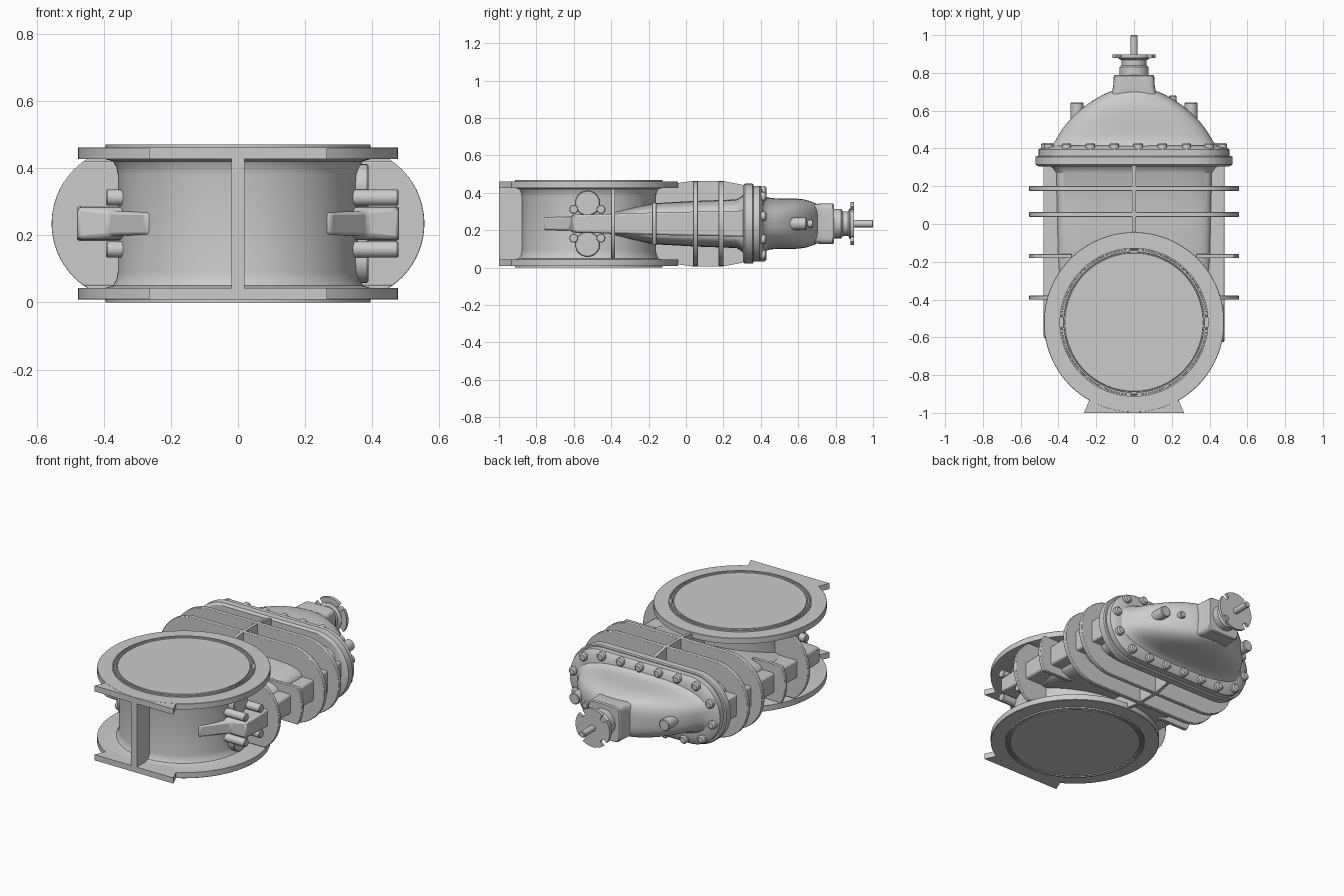
import bpy, bmesh, math
from mathutils import Vector

if "Cube" in bpy.data.objects:
    bpy.data.objects.remove(bpy.data.objects["Cube"])

ZC = 0.235      # mid height of the whole valve
YP = -0.52      # y of the pipe axis


def finish(name, bm, bevel=0.0):
    bmesh.ops.remove_doubles(bm, verts=bm.verts, dist=1e-5)
    bmesh.ops.recalc_face_normals(bm, faces=bm.faces)
    me = bpy.data.meshes.new(name)
    bm.to_mesh(me)
    bm.free()
    ob = bpy.data.objects.new(name, me)
    bpy.context.collection.objects.link(ob)
    if bevel:
        m = ob.modifiers.new("bevel", 'BEVEL')
        m.width, m.segments, m.limit_method = bevel, 2, 'ANGLE'
    return ob


def loft(name, rings, bevel=0.0):
    """Skin a list of equal-length point rings and cap both ends."""
    bm = bmesh.new()
    vs = [[bm.verts.new(p) for p in r] for r in rings]
    n = len(vs[0])
    for a, b in zip(vs, vs[1:]):
        for i in range(n):
            j = (i + 1) % n
            bm.faces.new((a[i], a[j], b[j], b[i]))
    bm.faces.new(vs[0])
    bm.faces.new(vs[-1])
    return finish(name, bm, bevel)


def prism_z(name, pts, z0, z1, bevel=0.0):
    return loft(name, [[(x, y, z) for x, y in pts] for z in (z0, z1)], bevel)


def oval(y, hw, hh, n=2.0, count=96):
    """Superellipse ring in the xz plane."""
    out = []
    for i in range(count):
        t = 2 * math.pi * i / count
        c, s = math.cos(t), math.sin(t)
        out.append((hw * math.copysign(abs(c) ** (2 / n), c), y,
                    ZC + hh * math.copysign(abs(s) ** (2 / n), s)))
    return out


def stadium(y, hw, hh, k=24):
    """Straight sided ring with half round ends in the xz plane."""
    out = []
    for side in (0, 1):
        for i in range(k + 1):
            t = -math.pi / 2 + math.pi * i / k + side * math.pi
            cx = (hw - hh) * (1 - 2 * side)
            out.append((cx + hh * math.cos(t), y, ZC + hh * math.sin(t)))
    return out


def lathe(name, prof, origin, axis, segs=96):
    """Spin (radius, height) points around an axis."""
    q = Vector((0, 0, 1)).rotation_difference(Vector(axis))
    bm = bmesh.new()
    rings = []
    for r, h in prof:
        rings.append([bm.verts.new(Vector(origin) + q @ Vector((
            r * math.cos(2 * math.pi * i / segs), r * math.sin(2 * math.pi * i / segs), h)))
            for i in range(segs)] if r > 0 else [bm.verts.new(Vector(origin) + q @ Vector((0, 0, h)))] * segs)
    for a, b in zip(rings, rings[1:]):
        for i in range(segs):
            j = (i + 1) % segs
            f = list(dict.fromkeys((a[i], a[j], b[j], b[i])))
            bm.faces.new(f)
    return finish(name, bm)


def rod(name, origin, axis, r, length, ch=0.004, segs=32):
    return lathe(name, [(0, 0), (r, 0), (r, length - ch), (r - ch, length), (0, length)],
                 origin, axis, segs)


# Pipe with two flanges, raised faces and sealing grooves
half = [(0, 0.002), (0.365, 0.002), (0.367, 0.007), (0.371, 0.007), (0.373, 0.001), (0.381, 0.001),
        (0.382, 0.006), (0.386, 0.006), (0.387, 0), (0.394, 0), (0.394, 0.008), (0.475, 0.008),
        (0.477, 0.01), (0.477, 0.043), (0.395, 0.043), (0.372, 0.05), (0.362, 0.068), (0.358, 0.09)]
lathe("pipe_body", half + [(r, 2 * ZC - z) for r, z in reversed(half)], (0, YP, 0), (0, 0, 1), 128)

# Mounting feet on the flanges and the web joining them
foot = [(-0.265, -1), (0.265, -1), (0.235, -0.93), (0.2, -0.88), (-0.2, -0.88), (-0.235, -0.93)]
for nm, z in (("lower_foot", 0.0085), ("upper_foot", 0.427)):
    prism_z(nm, foot, z, z + 0.0345)
prism_z("foot_web", [(-0.02, -1), (0.02, -1), (0.02, -0.86), (-0.02, -0.86)], 0.03, 0.44)

# Main gate housing
loft("gate_housing", [oval(y, w, h, 5) for y, w, h in (
    (-0.45, 0.385, 0.05), (-0.39, 0.395, 0.065), (-0.28, 0.4, 0.088), (-0.17, 0.405, 0.11),
    (0.05, 0.41, 0.122), (0.27, 0.415, 0.13), (0.295, 0.43, 0.145), (0.32, 0.46, 0.17))])

# Side guide channels, tapering into the pipe
for s, nm in ((1, "right"), (-1, "left")):
    secs = [(-0.76, 0.275, 0.034), (-0.62, 0.385, 0.036), (-0.605, 0.478, 0.048),
            (-0.40, 0.48, 0.052), (-0.17, 0.48, 0.06), (0.32, 0.48, 0.07)]
    loft(nm + "_guide", [[(s * 0.2, y, ZC - h), (s * x, y, ZC - h), (s * x, y, ZC + h),
                          (s * 0.2, y, ZC + h)] for y, x, h in secs], 0.012)

# Stiffening ribs around the housing
for i, y in enumerate((0.05, 0.188)):
    loft(f"housing_rib_{i + 1}", [stadium(yy, 0.555, 0.228) for yy in (y - 0.013, y + 0.013)], 0.003)

# Side lugs in line with the ribs
for y, hh in ((-0.39, 0.185), (-0.17, 0.112)):
    for s, nm in ((1, "right"), (-1, "left")):
        arc = [(s * 0.33, -hh)]
        a = math.asin(hh / 0.228)
        arc += [(s * (0.327 + 0.228 * math.cos(t)), 0.228 * math.sin(t))
                for t in (-a + 2 * a * i / 24 for i in range(25))]
        arc += [(s * 0.33, hh)]
        loft(f"{nm}_lug", [[(x, yy, ZC + z) for x, z in arc] for yy in (y - 0.011, y + 0.011)], 0.003)

# Centre webs on top and underside
for s, nm in ((1, "top_web"), (-1, "bottom_web")):
    side = [(-0.2, 0.05), (-0.2, 0.195), (0.03, 0.228), (0.2, 0.228), (0.32, 0.205), (0.32, 0.05)]
    loft(nm, [[(x, y, ZC + s * z) for y, z in side] for x in (-0.01, 0.01)])

# Housing flange and bonnet flange
loft("housing_flange", [stadium(y, w, h) for y, w, h in (
    (0.305, 0.505, 0.2), (0.315, 0.522, 0.214), (0.355, 0.522, 0.214), (0.36, 0.515, 0.208))])
loft("bonnet_flange", [stadium(y, w, h) for y, w, h in (
    (0.36, 0.505, 0.203), (0.394, 0.505, 0.203), (0.402, 0.495, 0.195), (0.415, 0.44, 0.15))])

# Bolts spread evenly round the bonnet flange
path = [Vector(p) for p in stadium(0.39, 0.472, 0.177)]
path.append(path[0])
total = sum((b - a).length for a, b in zip(path, path[1:]))
for k in range(18):
    d = (k + 0.5) * total / 18
    for a, b in zip(path, path[1:]):
        if d <= (b - a).length:
            rod(f"bonnet_bolt_{k + 1}", a.lerp(b, d / (b - a).length), (0, 1, 0), 0.025, 0.04, 0.008, 20)
            break
        d -= (b - a).length

# Domed bonnet
loft("bonnet", [oval(y, w, h, 2.9) for y, w, h in (
    (0.40, 0.47, 0.17), (0.415, 0.44, 0.152), (0.44, 0.417, 0.14), (0.47, 0.4, 0.136),
    (0.51, 0.374, 0.135), (0.55, 0.342, 0.135), (0.59, 0.302, 0.134), (0.63, 0.253, 0.13),
    (0.66, 0.207, 0.122), (0.685, 0.163, 0.113), (0.70, 0.13, 0.105), (0.71, 0.09, 0.09))])

# Square neck, gland and stem
loft("bonnet_neck", [oval(y, w, h, 7) for y, w, h in (
    (0.60, 0.15, 0.10), (0.67, 0.128, 0.103), (0.70, 0.116, 0.106), (0.73, 0.11, 0.109),
    (0.783, 0.107, 0.109), (0.79, 0.102, 0.104))])
lathe("gland", [(0, 0), (0.078, 0), (0.078, 0.045), (0.066, 0.055), (0.066, 0.082),
                (0.082, 0.09), (0.082, 0.1), (0, 0.1)], (0, 0.785, ZC), (0, 1, 0), 48)
rod("stem", (0, 0.87, ZC), (0, 1, 0), 0.019, 0.13)

# Top disc with four open bolt slots
ring = []
for q in range(4):
    base = math.pi / 4 + q * math.pi / 2
    ring += [(0.115, base + math.radians(d)) for d in range(8, 83, 6)]
    ring += [(0.088, base + math.radians(80)), (0.083, base + math.radians(90)),
             (0.088, base + math.radians(100))]
loft("actuator_disc", [[(r * math.cos(t), y, ZC + r * math.sin(t)) for r, t in ring]
                       for y in (0.879, 0.897)])

# Lifting bosses on the bonnet
for s, nm in ((1, "right"), (-1, "left")):
    rod(nm + "_lifting_boss", (s * 0.302, 0.46, ZC), (0, 1, 0), 0.034, 0.183)
rod("vent_plug", (0.205, 0.6, ZC), (0, 1, 0), 0.02, 0.08)

# Bypass bosses and studs on the right, short plugs on the left
for z in (-0.11, 0.11):
    rod("bypass_boss", (0.25, -0.527, ZC + z), (1, 0, 0), 0.067, 0.138)
for y in (-0.6, -0.455):
    for z in (-0.077, 0.077):
        rod("bypass_stud", (0.25, y, ZC + z), (1, 0, 0), 0.024, 0.228)
        rod("left_plug", (-0.25, y, ZC + z), (-1, 0, 0), 0.024, 0.143)

# Smooth shading with crisp edges
bpy.ops.object.select_all(action='SELECT')
bpy.context.view_layer.objects.active = bpy.context.selected_objects[0]
bpy.ops.object.shade_smooth_by_angle(angle=math.radians(32))
